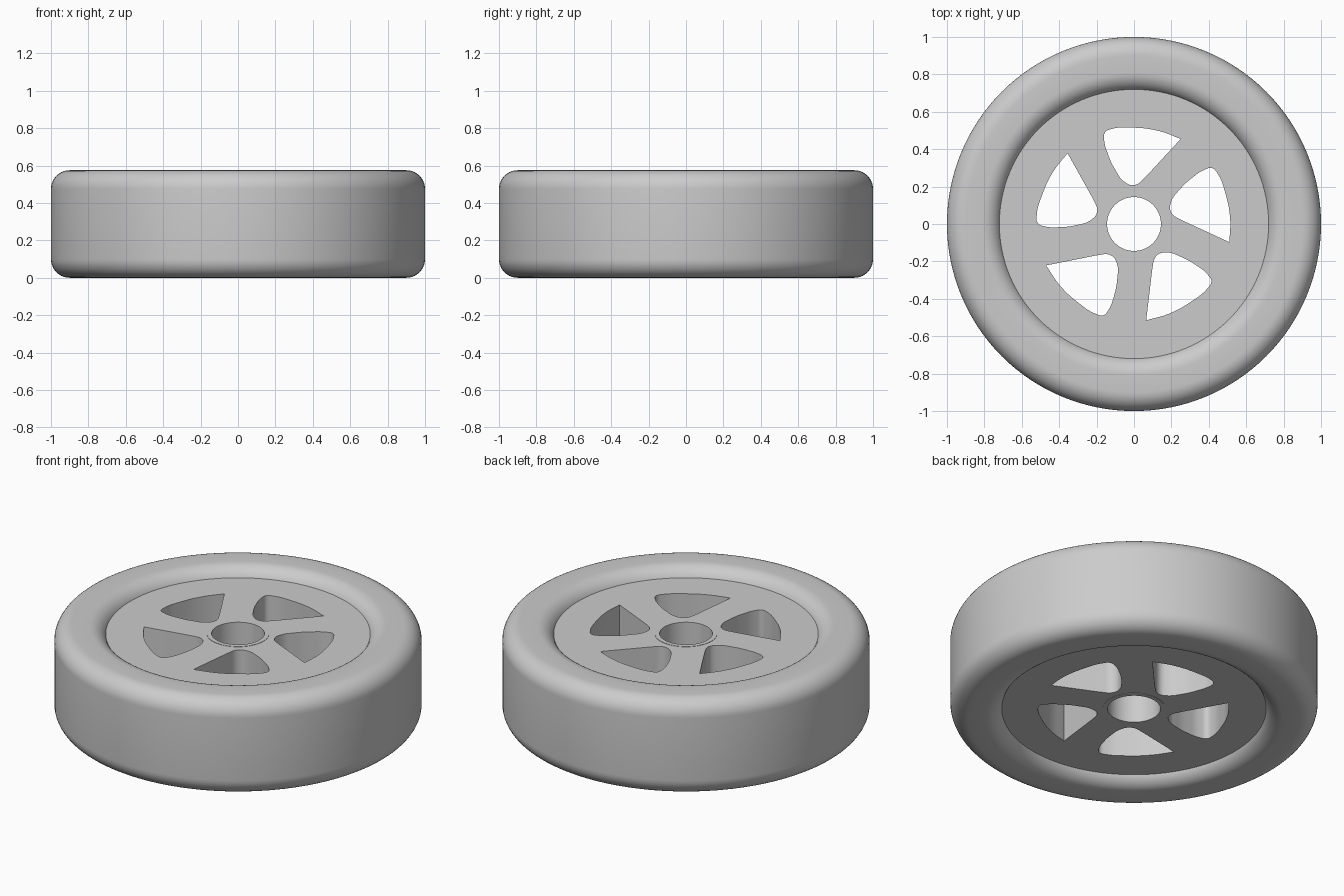
import bpy, bmesh
from math import pi, sin, cos, radians
from mathutils import Vector, Matrix

cube = bpy.data.objects.get("Cube")
if cube:
    bpy.data.objects.remove(cube, do_unlink=True)

HEIGHT = 0.575
MID = HEIGHT / 2
DISC_HALF = 0.23          # half thickness of the wheel disc
HOLE_R = 0.144

grey = bpy.data.materials.new("plain_grey")
grey.use_nodes = True
grey.diffuse_color = (0.6, 0.6, 0.6, 1)
grey.node_tree.nodes["Principled BSDF"].inputs["Base Color"].default_value = grey.diffuse_color


def finish(obj):
    """Give the part its material and smooth shading with sharp edges."""
    obj.data.materials.clear()
    obj.data.materials.append(grey)
    bpy.ops.object.select_all(action='DESELECT')
    obj.select_set(True)
    bpy.context.view_layer.objects.active = obj
    bpy.ops.object.shade_smooth_by_angle(angle=radians(30))


def circle(radius, steps=128):
    return [(radius * cos(2 * pi * i / steps), radius * sin(2 * pi * i / steps))
            for i in range(steps)]


def plate(name, circles, half, windows=()):
    """Extruded flat outline: nested loops become holes."""
    curve = bpy.data.curves.new(name, 'CURVE')
    curve.dimensions = '2D'
    curve.fill_mode = 'BOTH'
    curve.extrude = half
    for pts in circles:
        spline = curve.splines.new('POLY')
        spline.points.add(len(pts) - 1)
        for p, (x, y) in zip(spline.points, pts):
            p.co = (x, y, 0, 1)
        spline.use_cyclic_u = True
    for pts, corner in windows:
        spline = curve.splines.new('BEZIER')
        spline.resolution_u = 8
        spline.bezier_points.add(len(pts) - 1)
        for i, (p, co) in enumerate(zip(spline.bezier_points, pts)):
            p.co = co
            kind = 'VECTOR' if i == corner else 'AUTO'
            p.handle_left_type = p.handle_right_type = kind
        # straight spoke edge leading away from the corner
        spline.bezier_points[corner + 1].handle_left_type = 'VECTOR'
        spline.use_cyclic_u = True
    obj = bpy.data.objects.new(name, curve)
    bpy.context.collection.objects.link(obj)
    bpy.ops.object.select_all(action='DESELECT')
    obj.select_set(True)
    bpy.context.view_layer.objects.active = obj
    bpy.ops.object.convert(target='MESH')
    obj = bpy.context.view_layer.objects.active
    bm = bmesh.new()
    bm.from_mesh(obj.data)
    bmesh.ops.remove_doubles(bm, verts=bm.verts, dist=0.0002)
    bmesh.ops.recalc_face_normals(bm, faces=bm.faces)
    bm.to_mesh(obj.data)
    bm.free()
    obj.location.z = MID
    finish(obj)
    return obj


# Tyre: rounded rectangle section spun around the axle
def make_tyre(inner=0.71, outer=1.0, r=0.1, arc=10):
    bm = bmesh.new()
    corners = [(outer - r, HEIGHT - r, 0), (inner + r, HEIGHT - r, 90),
               (inner + r, r, 180), (outer - r, r, 270)]
    section = []
    for cx, cz, start in corners:
        for i in range(arc + 1):
            a = radians(start + 90 * i / arc)
            section.append(bm.verts.new((cx + r * cos(a), 0, cz + r * sin(a))))
    edges = [bm.edges.new((v, section[i - 1])) for i, v in enumerate(section)]
    bmesh.ops.spin(bm, geom=section + edges, cent=(0, 0, 0), axis=(0, 0, 1),
                   angle=2 * pi, steps=128, use_merge=True)
    bmesh.ops.remove_doubles(bm, verts=bm.verts, dist=0.0002)
    bmesh.ops.recalc_face_normals(bm, faces=bm.faces)
    mesh = bpy.data.meshes.new("tyre")
    bm.to_mesh(mesh)
    bm.free()
    obj = bpy.data.objects.new("tyre", mesh)
    bpy.context.collection.objects.link(obj)
    finish(obj)


make_tyre()

# Wheel disc with five swept windows between the spokes
window = [(-0.16, 0.455), (-0.155, 0.49), (-0.12, 0.508), (0, 0.515), (0.13, 0.498),
          (0.25, 0.455), (0.065, 0.255), (0, 0.208), (-0.053, 0.227),
          (-0.10, 0.29), (-0.138, 0.37)]
CORNER = 5
windows = []
for k in range(5):
    turn = Matrix.Rotation(2 * pi * k / 5, 3, 'Z')
    windows.append(([turn @ Vector((x, y, 0)) for x, y in window], CORNER))
plate("wheel_disc", [circle(0.73), circle(HOLE_R + 0.01)], DISC_HALF, windows)

# Hub sleeve lining the axle hole, barely proud of the disc
plate("hub_sleeve", [circle(0.17, 64), circle(HOLE_R, 64)], DISC_HALF + 0.002)
